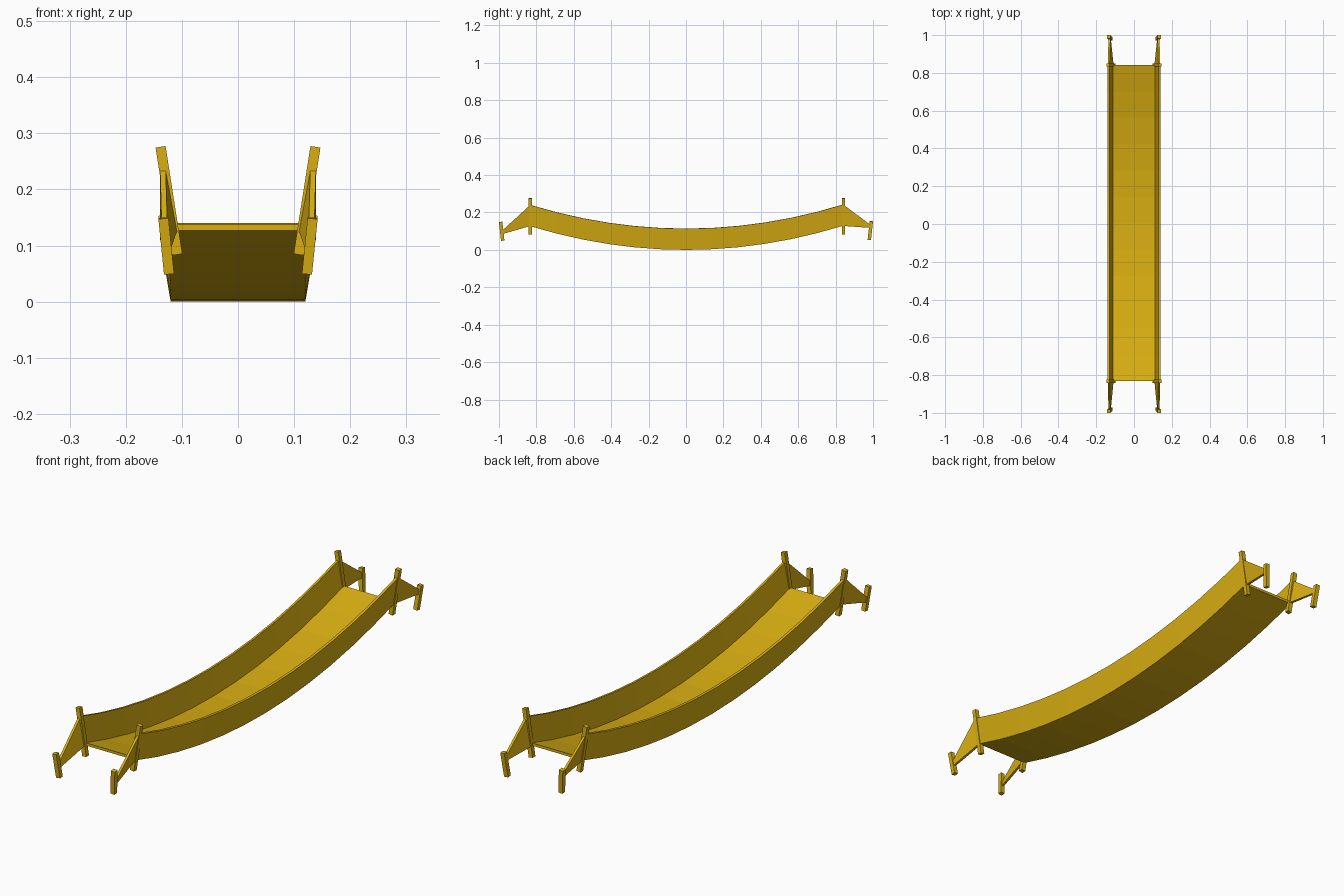
import bpy, bmesh
from mathutils import Vector

if "Cube" in bpy.data.objects:
    bpy.data.objects.remove(bpy.data.objects["Cube"])

wood = bpy.data.materials.new("golden_wood")
wood.diffuse_color = (0.70, 0.43, 0.006, 1)
wood.use_nodes = True
wood.node_tree.nodes["Principled BSDF"].inputs["Base Color"].default_value = wood.diffuse_color

Y0, Y1 = -0.832, 0.842   # bridge ends
SEGMENTS = 12


def sag(y):
    """Height of the hanging curve's underside."""
    return 0.128 * (y / 0.837) ** 2


def loft(name, rings):
    """Closed solid through a list of equal-length cross-sections."""
    bm = bmesh.new()
    loops = [[bm.verts.new(p) for p in ring] for ring in rings]
    n = len(loops[0])
    for a, b in zip(loops, loops[1:]):
        for i in range(n):
            j = (i + 1) % n
            bm.faces.new((a[i], a[j], b[j], b[i]))
    bm.faces.new(loops[0])
    bm.faces.new(loops[-1])
    bmesh.ops.recalc_face_normals(bm, faces=bm.faces)
    mesh = bpy.data.meshes.new(name)
    bm.to_mesh(mesh)
    bm.free()
    mesh.materials.append(wood)
    obj = bpy.data.objects.new(name, mesh)
    bpy.context.collection.objects.link(obj)
    return obj


def post(name, bottom, top, wx, wy):
    """Square post running between two end centres."""
    d = (Vector(top) - Vector(bottom)).normalized()
    u = Vector((0, 1, 0)).cross(d).normalized() * wx / 2
    v = d.cross(u).normalized() * wy / 2
    return loft(name, [[Vector(c) + u * a + v * b
                        for a, b in ((-1, -1), (1, -1), (1, 1), (-1, 1))]
                       for c in (bottom, top)])


stations = [Y0 + (Y1 - Y0) * i / SEGMENTS for i in range(SEGMENTS + 1)]

# Sagging walkway
loft("deck", [[(x, y, sag(y) + z) for x, z in
               ((-0.118, 0), (0.118, 0), (0.116, 0.011), (-0.116, 0.011))]
              for y in stations])

for s, side in ((-1, "left"), (1, "right")):
    # Outward leaning side wall
    loft(side + "_wall", [[(s * x, y, sag(y) + z) for x, z in
                           ((0.108, 0.001), (0.120, 0), (0.139, 0.113), (0.129, 0.114))]
                          for y in stations])
    for e, end, y, dz in ((-1, "front", Y0, 0.0), (1, "back", Y1, 0.004)):
        # Tall post at the bridge end
        post(f"{end}_{side}_tall_post", (s * 0.108, y, 0.084), (s * 0.138, y, 0.276), 0.018, 0.018)
        # Short anchor post, tipped outward
        post(f"{end}_{side}_anchor_post", (s * 0.123, e * 0.980, 0.050 + dz),
             (s * 0.133, e * 0.991, 0.149 + dz), 0.018, 0.018)
        # Tapered panel between the two posts
        tip = (0.084, 0.102) if e < 0 else (0.118, 0.136)
        loft(f"{end}_{side}_panel", [
            [(s * 0.108, y, 0.128), (s * 0.119, y, 0.128),
             (s * 0.139, y, 0.241), (s * 0.129, y, 0.241)],
            [(s * 0.123, e * 0.984, tip[0]), (s * 0.133, e * 0.984, tip[0]),
             (s * 0.135, e * 0.984, tip[1]), (s * 0.125, e * 0.984, tip[1])]])
